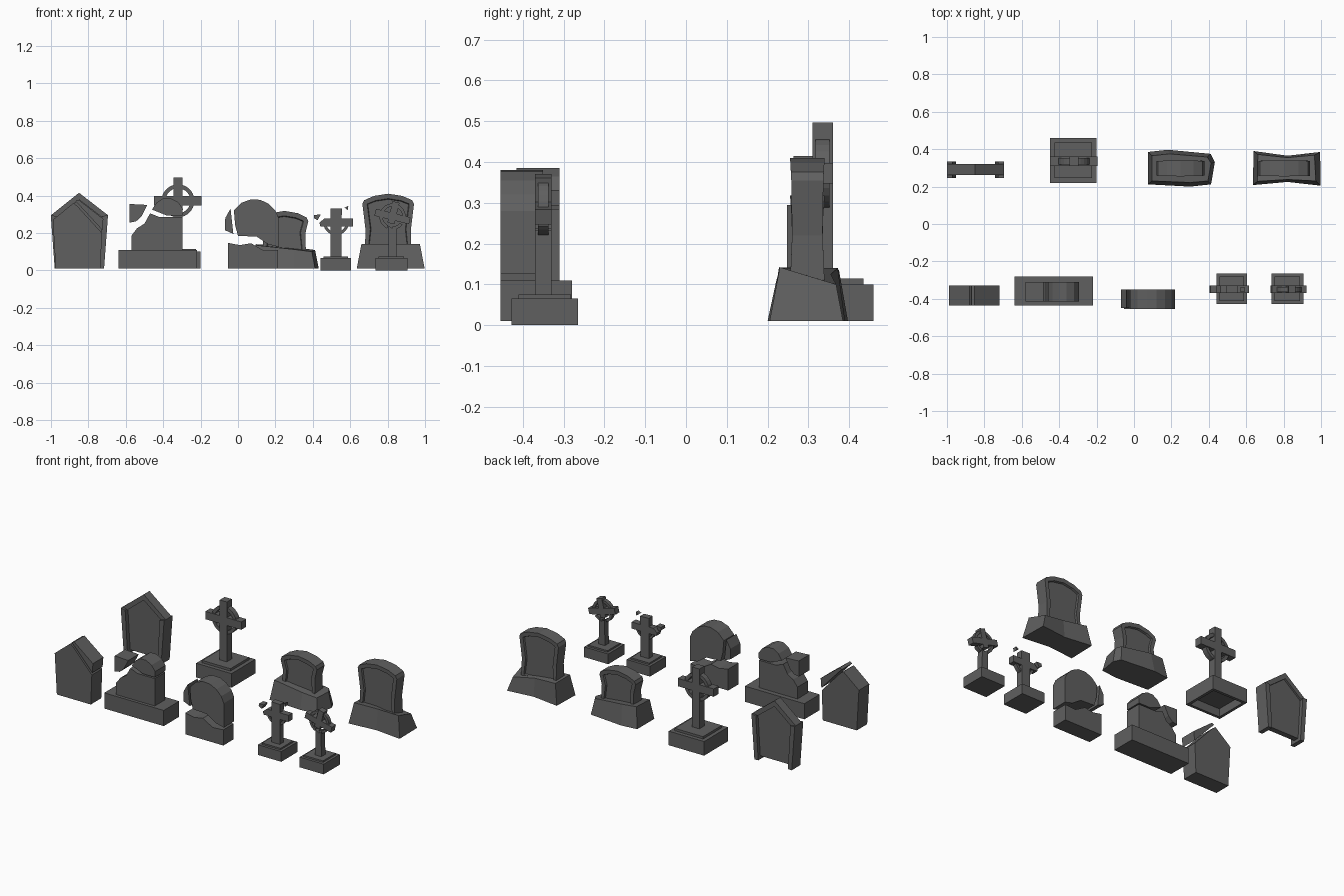
import bpy, bmesh, math

cube = bpy.data.objects.get("Cube")
if cube:
    bpy.data.objects.remove(cube, do_unlink=True)

stone = bpy.data.materials.new("grey stone")
stone.use_nodes = True
GREY = (0.115, 0.115, 0.115, 1)
stone.diffuse_color = GREY
bsdf = stone.node_tree.nodes["Principled BSDF"]
bsdf.inputs["Base Color"].default_value = GREY
bsdf.inputs["Roughness"].default_value = 0.9


def loft(name, loop_a, loop_b, panel=0.0, depth=0.01, hollow=0.0):
    """Solid between two matching loops; optional sunk panels or hollow underside."""
    bm = bmesh.new()
    a = [bm.verts.new(p) for p in loop_a]
    b = [bm.verts.new(p) for p in loop_b]
    caps = [bm.faces.new(a), bm.faces.new(b)]
    for i in range(len(a)):
        j = (i + 1) % len(a)
        bm.faces.new((a[i], a[j], b[j], b[i]))
    bmesh.ops.recalc_face_normals(bm, faces=bm.faces)
    if panel:
        for cap in caps:
            bmesh.ops.inset_region(bm, faces=[cap], thickness=panel)
            bmesh.ops.inset_region(bm, faces=[cap], thickness=0.004, depth=-depth)
    if hollow:
        bmesh.ops.inset_region(bm, faces=[caps[0]], thickness=hollow)
        bmesh.ops.inset_region(bm, faces=[caps[0]], thickness=0.003, depth=-hollow * 2)
    mesh = bpy.data.meshes.new(name)
    bm.to_mesh(mesh)
    bm.free()
    mesh.materials.append(stone)
    ob = bpy.data.objects.new(name, mesh)
    bpy.context.collection.objects.link(ob)
    return ob


def prism(name, pts, y0, y1, **kw):
    """Front outline of x, z points pushed from y0 to y1."""
    return loft(name, [(x, y0, z) for x, z in pts], [(x, y1, z) for x, z in pts], **kw)


def box(name, x0, x1, y0, y1, z0, z1, **kw):
    ring = [(x0, y0), (x1, y0), (x1, y1), (x0, y1)]
    return loft(name, [(x, y, z0) for x, y in ring], [(x, y, z1) for x, y in ring], **kw)


def arc(cx, cz, r, a0, a1, n):
    return [(cx + r * math.cos(math.radians(a0 + (a1 - a0) * i / n)),
             cz + r * math.sin(math.radians(a0 + (a1 - a0) * i / n))) for i in range(n + 1)]


def turn(pts, cx, cz, deg):
    c, s = math.cos(math.radians(deg)), math.sin(math.radians(deg))
    return [(cx + (x - cx) * c - (z - cz) * s, cz + (x - cx) * s + (z - cz) * c) for x, z in pts]


def ring_arc(name, cx, cz, r_out, r_in, a0, a1, y0, y1):
    prism(name, arc(cx, cz, r_out, a0, a1, 5) + arc(cx, cz, r_in, a1, a0, 5), y0, y1)


def cross_outline(cx, cz, arm, w, top, foot):
    """Plus-shaped outline with separate top and foot heights."""
    return [(cx - w, foot), (cx + w, foot), (cx + w, cz - w), (cx + arm, cz - w),
            (cx + arm, cz + w), (cx + w, cz + w), (cx + w, top), (cx - w, top),
            (cx - w, cz + w), (cx - arm, cz + w), (cx - arm, cz - w), (cx - w, cz - w)]


def stepped_base(name, x0, x1, y0, y1, z0, z1, step, rise, hollow=0.0):
    box(name + "_base", x0, x1, y0, y1, z0, z1, hollow=hollow)
    box(name + "_step", x0 + step, x1 - step, y0 + step, y1 - step, z1 - 0.01, z1 + rise)


# Gabled stone with a broken right slope
prism("split_gable_body", [(-.975, .01), (-.735, .01), (-.728, .2), (-.86, .345),
                           (-.88, .36), (-.99, .27)], -.435, -.33)
prism("split_gable_chip", [(-.725, .215), (-.72, .275), (-.853, .378), (-.87, .37),
                           (-.845, .345)], -.435, -.33)

# Gabled stone with posts and raised roof rim
gable = [(-.975, .03), (-.725, .03), (-.705, .29), (-.85, .405), (-.99, .29)]
prism("framed_gable_panel", gable, .275, .31)
prism("framed_gable_rim", [(-.695, .295), (-.85, .415), (-1, .295), (-.972, .28),
                           (-.85, .378), (-.722, .28)], .263, .322)
for side, s in (("left", 1), ("right", -1)):
    prism("framed_gable_post_" + side,
          [(-.848 + s * x, z) for x, z in
           ((.105, .01), (.132, .01), (.153, .295), (.122, .29))], .247, .333)

# Wide shattered stone on a long base
box("shattered_stone_base", -.64, -.22, -.435, -.28, .01, .11)
prism("shattered_stone_body", [(-.57, .1), (-.297, .1), (-.297, .285), (-.37, .285),
                               (-.42, .285), (-.47, .305), (-.5, .25), (-.54, .225),
                               (-.57, .185)], -.415, -.31)
prism("shattered_stone_left_chunk", [(-.58, .255), (-.545, .262), (-.515, .29),
                                     (-.485, .35), (-.58, .355)], -.415, -.31)
prism("shattered_stone_crown", [(-.46, .325), (-.38, .293), (-.297, .293), (-.295, .33),
                                (-.32, .365), (-.36, .385), (-.4, .385), (-.435, .362)],
      -.415, -.31)

# Round-topped stone snapped across the middle
prism("round_stone_stump", [(-.053, .01), (.215, .01), (.215, .11), (.14, .105),
                            (.07, .145), (.01, .135), (-.053, .147)], -.455, -.35)
prism("round_stone_top", [(.0, .185), (.1, .18), (.16, .14), (.218, .125), (.218, .28),
                          (.2, .32), (.165, .355), (.12, .377), (.07, .38), (.02, .362),
                          (-.022, .32), (-.015, .24)], -.455, -.35)
prism("round_stone_chip", [(-.07, .215), (-.025, .195), (-.04, .33), (-.068, .28)],
      -.45, -.35)

# Tall ring cross at the back
cx, cz = -.321, .372
stepped_base("tall_cross", -.45, -.2, .22, .46, .01, .1, .025, .015, hollow=.025)
prism("tall_cross", cross_outline(cx, cz, .127, .025, .497, .1), .31, .36)
for q in range(4):
    ring_arc("tall_cross_ring_%d" % (q + 1), cx, cz, .088, .067, q * 90 + 10, q * 90 + 80,
             .318, .352)


# Framed stones on rough flared plinths
def framed_stone(name, cx, half, top, foot):
    """Upright slab with a shouldered arch top, narrow waist and sunk panels."""
    shape = [(-.9, foot), (.9, foot), (.88, foot + .12), (1, top - .055), (.93, top - .035),
             (.55, top - .012), (0, top), (-.55, top - .012), (-.93, top - .035),
             (-1, top - .055), (-.88, foot + .12)]
    ob = prism(name + "_slab", [(cx + x * half, z) for x, z in shape], .255, .34,
               panel=.026, depth=.012)
    # pinch the thickness at mid height
    for v in ob.data.vertices:
        t = (v.co.z - foot) / (top - foot)
        v.co.y = .297 + (v.co.y - .297) * (1 - .5 * max(0, t * (1 - t)))


framed_stone("large_framed", .803, .138, .41, .1)
framed_stone("small_framed", .248, .128, .318, .08)

loft("large_framed_plinth",
     [(.635, .208, .01), (.82, .225, .01), (.998, .205, .01), (.995, .385, .01),
      (.82, .365, .01), (.64, .39, .01)],
     [(.66, .228, .142), (.82, .238, .14), (.972, .23, .142), (.965, .368, .1),
      (.82, .355, .125), (.662, .372, .14)])
loft("small_framed_plinth",
     [(.075, .212, .01), (.3, .2, .01), (.412, .212, .01), (.432, .33, .01),
      (.41, .375, .01), (.18, .397, .01), (.075, .385, .01)],
     [(.095, .23, .135), (.3, .222, .112), (.395, .23, .1), (.412, .325, .108),
      (.392, .358, .112), (.19, .375, .135), (.095, .365, .14)])

# Small cross with a shattered ring
stepped_base("broken_cross", .44, .605, -.428, -.265, 0, .065, .017, .01)
cx, cz = .524, .256
prism("broken_cross", [(cx - .03, .06), (cx + .03, .06), (cx + .03, .235), (.615, .235),
                       (.615, .277), (cx + .03, .277), (cx + .032, .33), (cx - .03, .332),
                       (cx - .03, .277), (.462, .277), (.435, .255), (.44, .235),
                       (cx - .03, .235)], -.37, -.33)
for q, (a0, a1) in enumerate(((190, 260), (280, 350))):
    ring_arc("broken_cross_ring_%d" % (q + 1), cx, cz, .068, .053, a0, a1, -.363, -.337)
prism("broken_cross_arm_chip", [(.405, .28), (.425, .268), (.442, .298), (.408, .297)],
      -.37, -.33)
prism("broken_cross_ring_chip", [(.57, .335), (.59, .345), (.587, .322)], -.363, -.337)

# Small ring cross, snapped and tilted
stepped_base("tilted_cross", .735, .905, -.428, -.265, 0, .065, .017, .01)
cx, cz = .826, .288
prism("tilted_cross_shaft", [(cx - .022, .06), (cx + .022, .06), (cx + .02, .232),
                             (cx + .005, .222), (cx - .02, .238)], -.37, -.33)
prism("tilted_cross_head", turn(cross_outline(cx, cz, .095, .019, .368, .25), cx, cz, -14),
      -.37, -.33)
for q, (a0, a1) in enumerate(((0, 62), (85, 150), (180, 245), (270, 320))):
    ring_arc("tilted_cross_ring_%d" % (q + 1), cx, cz, .07, .053, a0, a1, -.363, -.337)
